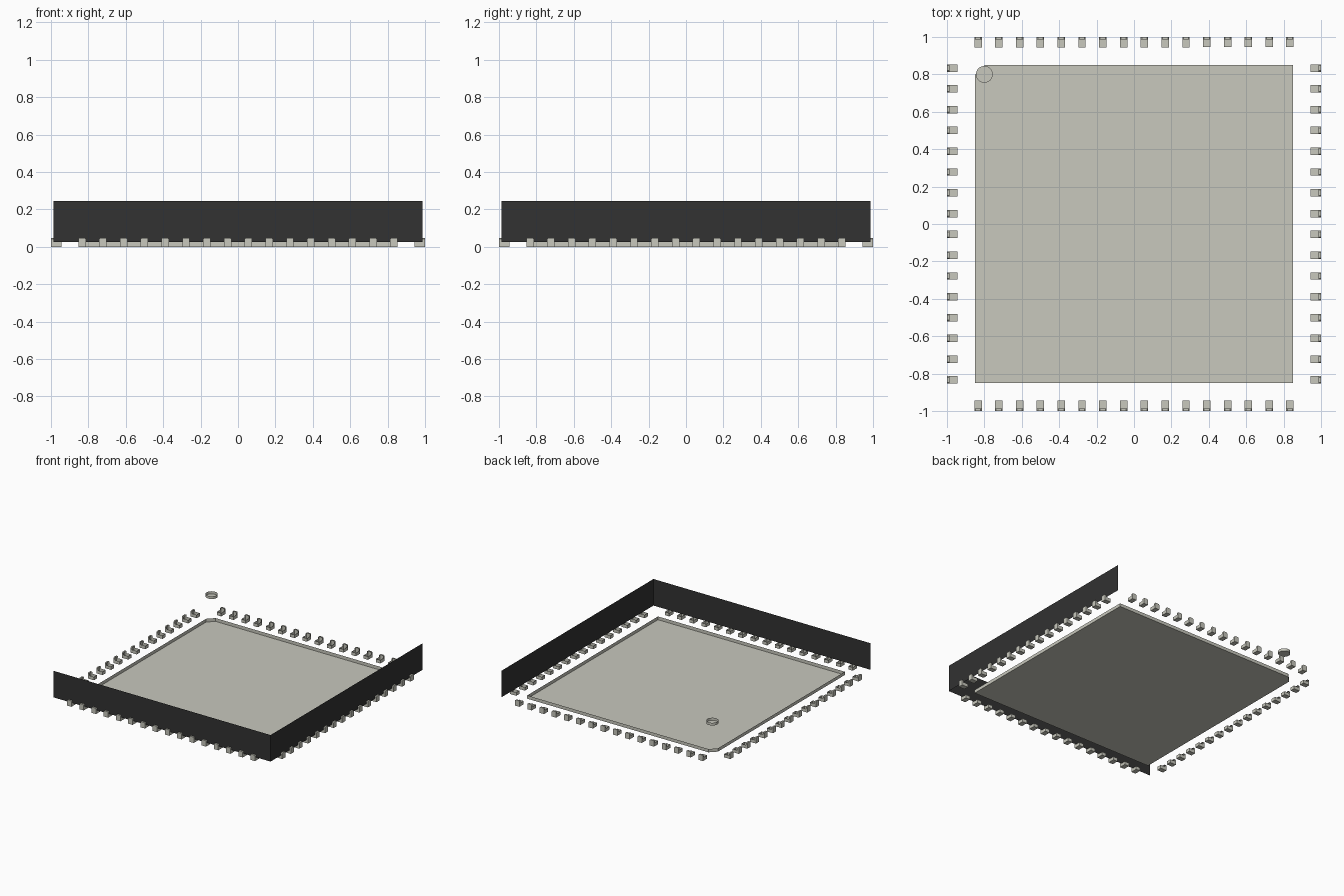
import bpy, bmesh, math
from mathutils import Matrix

if "Cube" in bpy.data.objects:
    bpy.data.objects.remove(bpy.data.objects["Cube"])

BODY, TOP, BASE = 0.987, 0.245, 0.027   # body half width, body top, body underside
PITCH, COUNT = 0.1112, 16


def material(name, rgb):
    m = bpy.data.materials.new(name)
    m.use_nodes = True
    m.diffuse_color = (*rgb, 1)
    m.node_tree.nodes["Principled BSDF"].inputs["Base Color"].default_value = (*rgb, 1)
    return m


black = material("black plastic", (0.032, 0.032, 0.032))
metal = material("pale metal", (0.58, 0.58, 0.51))


def make_object(name, bm, mat):
    mesh = bpy.data.meshes.new(name)
    bm.to_mesh(mesh)
    bm.free()
    mesh.materials.append(mat)
    obj = bpy.data.objects.new(name, mesh)
    bpy.context.collection.objects.link(obj)
    return obj


def open_tray(name, outline, z0, z1, mat):
    """Floor at z0 with thin sides up to z1 and no lid."""
    bm = bmesh.new()
    low = [bm.verts.new((x, y, z0)) for x, y in outline]
    high = [bm.verts.new((x, y, z1)) for x, y in outline]
    bm.faces.new(low[::-1])
    for i in range(len(low)):
        j = (i + 1) % len(low)
        bm.faces.new((low[i], low[j], high[j], high[i]))
    return make_object(name, bm, mat)


# Two thin body walls, on the front and on the +x side
for name, angle in (("front_wall", 0), ("left_wall", math.pi / 2)):
    bm = bmesh.new()
    bm.faces.new([bm.verts.new(p) for p in (
        (-BODY, -BODY, BASE), (BODY, -BODY, BASE), (BODY, -BODY, TOP), (-BODY, -BODY, TOP))])
    bm.transform(Matrix.Rotation(angle, 4, "Z"))
    make_object(name, bm, black)

# Central pad with one clipped corner
P, C = 0.849, 0.05
open_tray("thermal_pad", [(-P, -P), (P, -P), (P, P), (-P + C, P), (-P, P - C)], 0, BASE, metal)

# Round corner marker, a shallow cup level with the body top
ring = [(-0.8 + 0.045 * math.cos(a), 0.8 + 0.045 * math.sin(a))
        for a in (2 * math.pi * i / 32 for i in range(32))]
marker = open_tray("corner_marker", ring, TOP - 0.022, TOP, metal)
bpy.context.view_layer.objects.active = marker
marker.select_set(True)
bpy.ops.object.shade_smooth_by_angle()
marker.select_set(False)


def lead_mesh():
    """Foot under the body with a chamfered upright on the outside, front side."""
    bm = bmesh.new()
    w, h, c = 0.02, 0.048, 0.006
    inner, outer = -0.945, -1.0

    def face(*pts):
        bm.faces.new([bm.verts.new(p) for p in pts])

    def section(y):
        return [(-w, y, 0), (w, y, 0), (w, y, h - c), (w - c, y, h), (-w + c, y, h), (-w, y, h - c)]

    front, back = section(outer), section(-BODY)
    face(*front)
    for i in range(1, 6):                       # upright sides and top
        j = (i + 1) % 6
        if j:
            face(front[i], back[i], back[j], front[j])
    face((-w, outer, 0), (-w, outer, h - c), (-w, -BODY, h - c), (-w, -BODY, 0))
    face((-w, outer, 0), (-w, inner, 0), (w, inner, 0), (w, outer, 0))
    for x in (-w, w):                           # foot sides
        face((x, -BODY, 0), (x, inner, 0), (x, inner, BASE), (x, -BODY, BASE))
    face((-w, inner, 0), (-w, inner, BASE), (w, inner, BASE), (w, inner, 0))
    bmesh.ops.remove_doubles(bm, verts=bm.verts, dist=1e-5)
    bmesh.ops.recalc_face_normals(bm, faces=bm.faces)
    return bm


# One row of leads on every side
for i, side in enumerate(("front", "left", "back", "right")):
    bm = lead_mesh()
    bm.transform(Matrix.Translation((-PITCH * (COUNT - 1) / 2, 0, 0)))
    row = make_object(side + "_leads", bm, metal)
    row.rotation_euler.z = i * math.pi / 2
    arr = row.modifiers.new("row", "ARRAY")
    arr.count = COUNT
    arr.use_relative_offset = False
    arr.use_constant_offset = True
    arr.constant_offset_displace = (PITCH, 0, 0)
